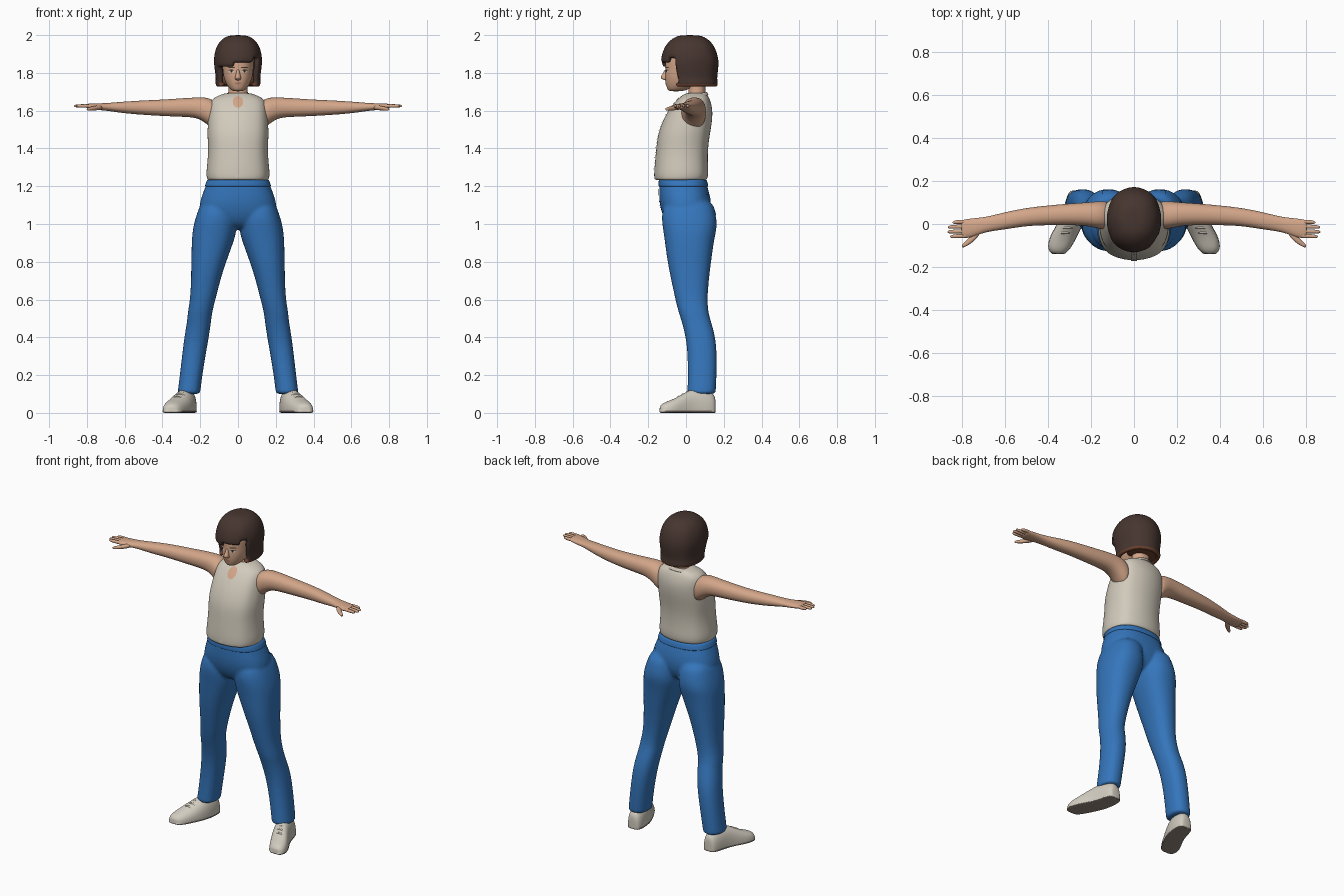
import bpy, bmesh, math

if "Cube" in bpy.data.objects:
    bpy.data.objects.remove(bpy.data.objects["Cube"], do_unlink=True)


def material(name, r, g, b):
    mat = bpy.data.materials.new(name)
    mat.use_nodes = True
    mat.diffuse_color = (r, g, b, 1)
    shader = mat.node_tree.nodes["Principled BSDF"]
    shader.inputs["Base Color"].default_value = (r, g, b, 1)
    shader.inputs["Roughness"].default_value = 0.8
    return mat


skin = material("skin", 0.65, 0.38, 0.25)
cloth = material("shirt cream", 0.64, 0.59, 0.5)
denim = material("denim blue", 0.035, 0.18, 0.5)
brown = material("hair brown", 0.062, 0.036, 0.029)
auburn = material("hair tips auburn", 0.15, 0.055, 0.028)
canvas = material("shoe cream", 0.64, 0.6, 0.52)
rubber = material("sole taupe", 0.3, 0.25, 0.21)
white = material("eye white", 0.7, 0.66, 0.6)
dark = material("eye dark", 0.03, 0.02, 0.015)
rose = material("lip rose", 0.5, 0.22, 0.16)

PLACE = {
    "x": lambda t, a, b: (t, a, b),
    "y": lambda t, a, b: (a, t, b),
    "z": lambda t, a, b: (a, b, t),
}


def loft(bm, axis, rings, n=20, power=2.2, side=1, wave=0.0):
    """Skin closed rings; each ring is (position, a_min, a_max, b_min, b_max)."""
    grow = 6 / (4 + 2 * math.cos(math.tau / n))
    loops = []
    for t, a0, a1, b0, b1 in rings:
        loop = []
        for i in range(n):
            angle = math.tau * i / n
            c, s = math.cos(angle), math.sin(angle)
            r = grow * (1 + wave * math.cos(angle * 8))
            a = (a0 + a1) / 2 + r * (a1 - a0) / 2 * math.copysign(abs(c) ** (2 / power), c)
            b = (b0 + b1) / 2 + r * (b1 - b0) / 2 * math.copysign(abs(s) ** (2 / power), s)
            x, y, z = PLACE[axis](t, a, b)
            loop.append(bm.verts.new((x * side, y, z)))
        loops.append(loop)
    for low, high in zip(loops, loops[1:]):
        for i in range(n):
            j = (i + 1) % n
            bm.faces.new((low[i], low[j], high[j], high[i]))
    bm.faces.new(loops[0])
    bm.faces.new(loops[-1])


def even(rings):
    """Expand (position, half_width, b_min, b_max) to symmetric rings."""
    return [(t, -w, w, b0, b1) for t, w, b0, b1 in rings]


def finish(name, bm, *mats, levels=2, voxel=0, thick=0):
    bmesh.ops.recalc_face_normals(bm, faces=bm.faces)
    mesh = bpy.data.meshes.new(name)
    bm.to_mesh(mesh)
    bm.free()
    for mat in mats:
        mesh.materials.append(mat)
    mesh.shade_smooth()
    obj = bpy.data.objects.new(name, mesh)
    bpy.context.collection.objects.link(obj)
    if thick:
        solid = obj.modifiers.new("Thickness", "SOLIDIFY")
        solid.thickness, solid.offset = thick, -1
    if levels:
        sub = obj.modifiers.new("Subdivision", "SUBSURF")
        sub.levels = sub.render_levels = levels
    if voxel:
        remesh = obj.modifiers.new("Blend", "REMESH")
        remesh.mode, remesh.voxel_size, remesh.use_smooth_shade = "VOXEL", voxel, True
        soft = obj.modifiers.new("Soften", "SMOOTH")
        soft.iterations = 4
    return obj


def part(name, mat, axis, rings, levels=2, **options):
    bm = bmesh.new()
    loft(bm, axis, rings, **options)
    return finish(name, bm, mat, levels=levels)


def patch(name, mat, target, x, z, w, h, back=False, rounded=True, lift=0.002):
    """Thin plate projected on the front or back of another part."""
    bm = bmesh.new()
    bmesh.ops.create_grid(bm, x_segments=10, y_segments=10, size=1)
    for v in bm.verts:
        u, k = v.co.x, v.co.y
        if rounded:
            u, k = u * math.sqrt(1 - k * k / 2), k * math.sqrt(1 - u * u / 2)
        v.co = (x + u * w / 2, 0.5 if back else -0.5, z + k * h / 2)
    obj = finish(name, bm, mat, levels=0)
    wrap = obj.modifiers.new("Wrap", "SHRINKWRAP")
    wrap.target, wrap.wrap_method, wrap.wrap_mode = target, "PROJECT", "ABOVE_SURFACE"
    wrap.use_project_y, wrap.offset = True, lift
    wrap.use_positive_direction, wrap.use_negative_direction = not back, back


# Jeans: hips and both legs blended into one surface
bm = bmesh.new()
loft(bm, "z", even([(1.235, .158, -.135, .1), (1.22, .163, -.14, .105), (1.17, .183, -.142, .122),
                    (1.1, .207, -.14, .135), (1.02, .2, -.115, .12), (.97, .13, -.07, .07)]), power=2.4)
for side in (1, -1):
    loft(bm, "z", [(1.14, .025, .185, -.1, .13), (1.06, .01, .216, -.13, .156), (.99, .006, .236, -.124, .166),
                   (.93, .014, .244, -.114, .15), (.8, .064, .247, -.098, .132), (.7, .095, .248, -.077, .12),
                   (.6, .12, .253, -.056, .112), (.53, .138, .266, -.038, .118), (.49, .142, .268, -.024, .13),
                   (.4, .155, .284, 0, .157), (.3, .173, .296, .01, .163), (.18, .192, .31, .01, .161),
                   (.11, .2, .319, .008, .157), (.098, .202, .319, .008, .156)], side=side, power=2.3)
jeans = finish("jeans", bm, denim, voxel=0.009)
part("waistband", denim, "z", even([(1.195, .172, -.143, .115), (1.2, .176, -.146, .119), (1.232, .164, -.145, .11),
                                    (1.237, .16, -.14, .106)]), power=2.4)
patch("fly_flap", denim, jeans, .012, 1.14, .035, .11, rounded=False, lift=.003)
for side, word in ((1, "left"), (-1, "right")):
    patch(word + "_back_pocket", denim, jeans, side * .095, 1.1, .1, .11, back=True, rounded=False, lift=.003)

# Sleeveless shirt with front placket
shirt = part("shirt", cloth, "z", even([
    (1.23, .155, -.158, .1), (1.237, .163, -.167, .112), (1.27, .167, -.168, .118), (1.33, .16, -.163, .114),
    (1.4, .156, -.156, .115), (1.47, .161, -.149, .124), (1.54, .158, -.125, .137), (1.6, .153, -.093, .14),
    (1.64, .148, -.062, .132), (1.668, .13, -.038, .122), (1.685, .088, -.012, .11), (1.695, .06, .005, .1)]),
    n=32, power=2.35, wave=.008)
patch("button_placket", cloth, shirt, 0, 1.43, .026, .36, rounded=False, lift=.004)
patch("open_neckline", skin, shirt, 0, 1.645, .055, .06)
for i in range(5):
    patch("shirt_button", canvas, shirt, 0, 1.3 + i * .068, .009, .009, lift=.006)

# Folded collar, open at the front
bm = bmesh.new()
rows = []
count = 24
for i in range(count + 1):
    angle = -math.pi / 2 + .3 + (math.tau - .6) * i / count
    c, s = math.cos(angle), math.sin(angle)
    drop = .022 * max(0, -s) ** 6
    rows.append([bm.verts.new(p) for p in ((.06 * c, .045 + .058 * s, 1.668 + .018 * s),
                                           (.064 * c, .045 + .062 * s, 1.688 + .02 * s),
                                           (.096 * c, .032 + .09 * s, 1.663 + .02 * s - drop))])
for first, second in zip(rows, rows[1:]):
    for k in range(2):
        bm.faces.new((first[k], second[k], second[k + 1], first[k + 1]))
finish("collar", bm, cloth, thick=.008)

# Arms, hands and fingers
for side, word in ((1, "left"), (-1, "right")):
    bm = bmesh.new()
    loft(bm, "x", [(.11, -.02, .1, 1.5, 1.64), (.14, -.025, .106, 1.505, 1.66), (.17, -.02, .105, 1.535, 1.67),
                   (.22, -.008, .1, 1.565, 1.67), (.3, -.004, .095, 1.568, 1.665), (.4, -.005, .086, 1.572, 1.658),
                   (.5, -.008, .075, 1.578, 1.654), (.6, -.025, .055, 1.586, 1.648), (.68, -.035, .034, 1.598, 1.641),
                   (.72, -.048, .029, 1.602, 1.639), (.76, -.063, .025, 1.606, 1.638),
                   (.795, -.066, .02, 1.611, 1.637), (.805, -.06, .015, 1.615, 1.634)], side=side)
    for y, tip in ((.01, .845), (-.012, .866), (-.034, .868), (-.056, .856)):
        loft(bm, "x", [(x, y - r - lean, y + r - lean, 1.625 - r, 1.625 + r) for x, r, lean in
                       ((.77, .009, 0), (.82, .0095, 0), (tip - .012, .008, .002), (tip, .005, .003))],
             n=8, side=side)
    loft(bm, "x", [(.715, -.05, -.01, 1.605, 1.63), (.75, -.085, -.045, 1.602, 1.627),
                   (.78, -.104, -.078, 1.6, 1.62), (.802, -.113, -.096, 1.6, 1.615)], n=10, side=side)
    finish(word + "_arm_and_hand", bm, skin)

# Neck, head and nose
part("neck", skin, "z", even([(1.62, .058, .005, .1), (1.69, .052, .012, .102), (1.72, .05, .015, .103),
                              (1.8, .05, .01, .1)]))
head = part("head", skin, "z", even([
    (1.702, .022, -.088, -.02), (1.712, .042, -.098, .01), (1.74, .063, -.107, .07), (1.78, .077, -.111, .1),
    (1.82, .081, -.108, .12), (1.87, .085, -.11, .13), (1.92, .08, -.09, .13), (1.96, .05, -.05, .09)]))
part("nose", skin, "z", even([(1.82, .007, -.112, -.09), (1.8, .009, -.12, -.09), (1.777, .016, -.137, -.09),
                              (1.766, .015, -.128, -.09), (1.76, .01, -.11, -.09)]), n=12)

# Face details
patch("lips", rose, head, 0, 1.745, .036, .013)
for side, word in ((1, "left"), (-1, "right")):
    patch(word + "_eye", white, head, side * .033, 1.808, .028, .013)
    patch(word + "_iris", dark, head, side * .033, 1.808, .012, .012, lift=.003)
    patch(word + "_eyelid", dark, head, side * .034, 1.815, .032, .004, lift=.003)
    patch(word + "_eyebrow", brown, head, side * .034, 1.829, .036, .007, lift=.003)

# Bobbed hair with a swept fringe and an opening for the face
bm = bmesh.new()
loft(bm, "z", even([
    (2.0, .035, -.025, .065), (1.99, .07, -.06, .1), (1.96, .103, -.098, .137), (1.92, .12, -.12, .158),
    (1.88, .126, -.13, .169), (1.855, .126, -.132, .171), (1.83, .124, -.128, .17), (1.795, .119, -.118, .166),
    (1.765, .116, -.108, .163), (1.74, .12, -.105, .17), (1.722, .108, -.095, .158)]), n=36, wave=.008)
opening = []
for face in bm.faces:
    p = face.calc_center_median()
    face.material_index = int(p.z < 1.738)
    if p.z < 1.7225 or (p.y < -.05 and p.z < 1.847 + .25 * p.x):
        opening.append(face)
bmesh.ops.delete(bm, geom=opening, context="FACES")
finish("hair", bm, brown, auburn, thick=.03)
part("hair_underside", auburn, "z", even([(1.73, .09, .01, .145), (1.745, .1, 0, .155), (1.8, .1, 0, .15)]))

# Shoes turned slightly outwards, with soles and laces
for side, word in ((1, "left"), (-1, "right")):
    outline = [(.157, .242, .288, .07), (.148, .224, .303, .1), (.11, .217, .317, .122), (.05, .223, .332, .13),
               (.0, .238, .356, .112), (-.05, .262, .386, .08), (-.09, .283, .399, .064), (-.122, .303, .398, .052),
               (-.14, .325, .38, .034)]
    bm = bmesh.new()
    loft(bm, "y", [(y, a, b, -top * .55, top) for y, a, b, top in outline], side=side, power=2.3)
    bmesh.ops.bisect_plane(bm, geom=bm.verts[:] + bm.edges[:] + bm.faces[:], plane_co=(0, 0, .008),
                           plane_no=(0, 0, -1), clear_outer=True)
    finish(word + "_shoe", bm, canvas)
    part(word + "_sole", rubber, "y", [(y, a - .001, b + .001, 0, .012) for y, a, b, top in outline],
         side=side, power=4)
    for y, x, z in ((.005, .297, .11), (-.018, .308, .1), (-.041, .32, .087)):
        part(word + "_lace", canvas, "x", [(x + d, y - .005, y + .005, z - .006 - d * d * 14, z + .005 - d * d * 14)
                                           for d in (-.032, -.016, 0, .016, .032)], n=8, side=side)
